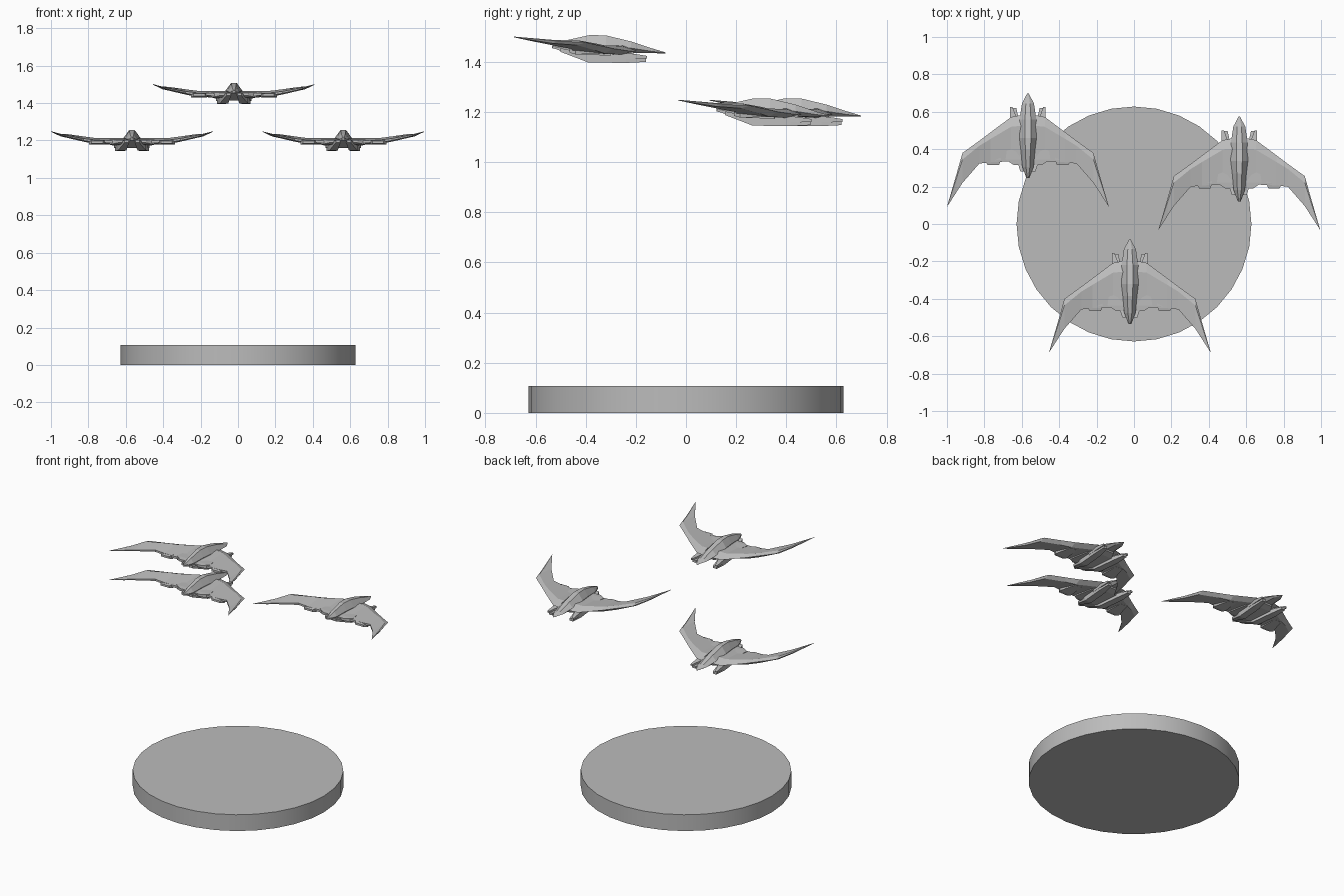
import bpy, bmesh
from mathutils import Vector

cube = bpy.data.objects.get("Cube")
if cube:
    bpy.data.objects.remove(cube, do_unlink=True)

grey = bpy.data.materials.new("plain grey")
grey.use_nodes = True
grey.diffuse_color = (0.5, 0.5, 0.5, 1)
grey.node_tree.nodes["Principled BSDF"].inputs["Base Color"].default_value = (0.5, 0.5, 0.5, 1)


def loft(name, rings, mirror=False):
    """Skin a list of closed rings and cap both ends."""
    bm = bmesh.new()
    for side in ((1, -1) if mirror else (1,)):
        loops = [[bm.verts.new((side * x, y, z)) for x, y, z in ring] for ring in rings]
        for a, b in zip(loops, loops[1:]):
            for i in range(len(a)):
                j = (i + 1) % len(a)
                bm.faces.new((a[i], a[j], b[j], b[i]))
        bm.faces.new(loops[0])
        bm.faces.new(loops[-1])
    bmesh.ops.remove_doubles(bm, verts=bm.verts, dist=0.0005)
    bmesh.ops.recalc_face_normals(bm, faces=bm.faces)
    mesh = bpy.data.meshes.new(name)
    bm.to_mesh(mesh)
    bm.free()
    mesh.materials.append(grey)
    return mesh


def hull_ring(y, w, top, mid, low):
    """Faceted hull section: narrow ridge, wide waist, flat underside."""
    half = [(w * 0.35, top), (w, mid), (w * 0.6, low)]
    return [(x, y, z) for x, z in half] + [(-x, y, z) for x, z in reversed(half)]


def box_ring(y, x0, x1, z0, z1):
    return [(x0, y, z0), (x1, y, z0), (x1, y, z1), (x0, y, z1)]


def wing_ring(x, lead, trail, z_lead, z_top, z_trail, thick):
    """Wing section with a bevelled leading edge."""
    crest = lead + (trail - lead) * 0.22
    return [(x, lead, z_lead), (x, crest, z_top), (x, trail, z_trail),
            (x, trail, z_trail - thick * 0.4), (x, crest, z_top - thick)]


# Upper hull, nose towards +y
hull = loft("hull", [hull_ring(*s) for s in (
    (-0.535, 0.008, 1.466, 1.46, 1.455),
    (-0.475, 0.03, 1.487, 1.46, 1.44),
    (-0.385, 0.038, 1.507, 1.465, 1.425),
    (-0.32, 0.046, 1.506, 1.465, 1.425),
    (-0.22, 0.045, 1.482, 1.455, 1.435),
    (-0.135, 0.032, 1.454, 1.442, 1.435),
    (-0.082, 0.004, 1.438, 1.436, 1.434))])

# Swept wings, raised towards the tips
wings = loft("wings", [wing_ring(*s) for s in (
    (0.0, -0.19, -0.47, 1.445, 1.468, 1.458, 0.035),
    (0.09, -0.208, -0.445, 1.441, 1.464, 1.452, 0.035),
    (0.2, -0.29, -0.45, 1.453, 1.466, 1.455, 0.032),
    (0.26, -0.335, -0.457, 1.463, 1.474, 1.463, 0.028),
    (0.35, -0.4, -0.56, 1.478, 1.487, 1.48, 0.02),
    (0.381, -0.51, -0.608, 1.483, 1.488, 1.487, 0.014),
    (0.432, -0.685, -0.687, 1.5, 1.501, 1.5, 0.003))], mirror=True)

# Belly keel between the pods
belly = loft("belly", [box_ring(*s) for s in (
    (-0.53, -0.01, 0.01, 1.455, 1.464),
    (-0.41, -0.045, 0.045, 1.413, 1.45),
    (-0.25, -0.045, 0.045, 1.415, 1.445),
    (-0.21, -0.03, 0.03, 1.425, 1.44))])

# Long lower pods
pods = loft("lower_pods", [box_ring(*s) for s in (
    (-0.5, 0.015, 0.04, 1.44, 1.455),
    (-0.39, 0.03, 0.075, 1.398, 1.432),
    (-0.24, 0.045, 0.09, 1.396, 1.425),
    (-0.16, 0.062, 0.088, 1.4, 1.414))], mirror=True)

# Short prongs beside the nose
prongs = loft("nose_prongs", [box_ring(*s) for s in (
    (-0.3, 0.045, 0.085, 1.415, 1.44),
    (-0.205, 0.063, 0.095, 1.411, 1.432),
    (-0.155, 0.082, 0.095, 1.413, 1.424))], mirror=True)

# Engines under the trailing edge
engines = loft("wing_engines", [box_ring(*s) for s in (
    (-0.465, 0.155, 0.215, 1.437, 1.45),
    (-0.44, 0.145, 0.23, 1.43, 1.455),
    (-0.33, 0.15, 0.2, 1.433, 1.455))], mirror=True)
fairings = loft("root_fairings", [box_ring(*s) for s in (
    (-0.465, 0.035, 0.075, 1.44, 1.455),
    (-0.435, 0.03, 0.12, 1.43, 1.457),
    (-0.3, 0.03, 0.1, 1.425, 1.455))], mirror=True)

# Three flyers in formation share the same part meshes
places = {"lead": (-0.022, 0, 0), "left": (0.563, 0.656, -0.252), "right": (-0.567, 0.78, -0.252)}
for label, place in places.items():
    for mesh in (hull, wings, belly, pods, prongs, engines, fairings):
        part = bpy.data.objects.new(f"{label}_{mesh.name}", mesh)
        part.location = Vector(place)
        bpy.context.collection.objects.link(part)

# Round base
bpy.ops.mesh.primitive_cylinder_add(vertices=32, radius=0.628, depth=0.107, location=(0, 0, 0.0535))
base = bpy.context.object
base.name = "round_base"
base.data.materials.append(grey)
bpy.ops.object.shade_smooth_by_angle()
